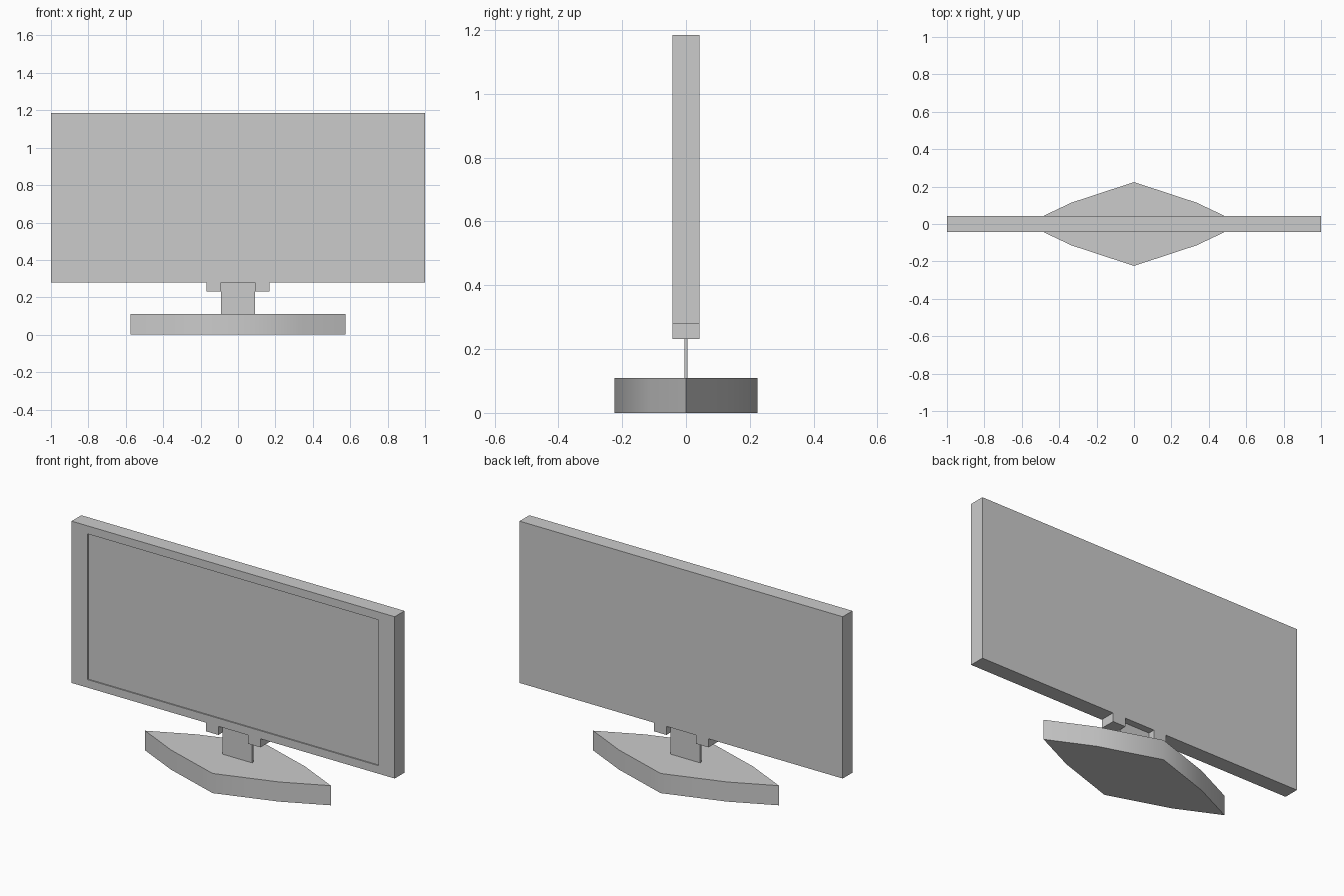
import bpy, bmesh, math

if "Cube" in bpy.data.objects:
    bpy.data.objects.remove(bpy.data.objects["Cube"])


def finish(name, bm):
    bmesh.ops.recalc_face_normals(bm, faces=bm.faces)
    mesh = bpy.data.meshes.new(name)
    bm.to_mesh(mesh)
    bm.free()
    ob = bpy.data.objects.new(name, mesh)
    bpy.context.collection.objects.link(ob)
    return ob


def box_bm(x, y, z):
    bm = bmesh.new()
    bmesh.ops.create_cube(bm, size=1)
    for v in bm.verts:
        v.co = [lo + (c + 0.5) * (hi - lo) for c, (lo, hi) in zip(v.co, (x, y, z))]
    return bm


DEPTH = 0.043

# Display housing with a shallow recessed screen on the front
bm = box_bm((-1, 1), (-DEPTH, DEPTH), (0.28, 1.185))
bm.normal_update()
front = min(bm.faces, key=lambda f: f.calc_center_median().y)
bmesh.ops.inset_region(bm, faces=[front], thickness=0.05)
for v in front.verts:
    v.co.x = math.copysign(0.9, v.co.x)
    v.co.z = 0.325 if v.co.z < 0.7 else 1.14
screen = bmesh.ops.extrude_face_region(bm, geom=[front])
bmesh.ops.delete(bm, geom=[front], context='FACES_ONLY')
for v in (g for g in screen['geom'] if isinstance(g, bmesh.types.BMVert)):
    v.co.y += 0.007
finish("display_panel", bm)

# Brackets under the housing, either side of the neck
for side, s in (("left", -1), ("right", 1)):
    x = sorted((s * 0.091, s * 0.169))
    finish(side + "_bracket", box_bm(x, (-DEPTH, DEPTH), (0.232, 0.28)))

# Thin plate neck
finish("neck", box_bm((-0.091, 0.091), (-0.005, 0.005), (0.11, 0.28)))

# Pointed base: mirrored outline extruded upward
half = [(0, -0.224), (0.335, -0.114), (0.575, 0), (0.335, 0.114), (0, 0.224)]
outline = half + [(-x, y) for x, y in reversed(half[1:-1])]
bm = bmesh.new()
face = bm.faces.new([bm.verts.new((x, y, 0)) for x, y in outline])
top = bmesh.ops.extrude_face_region(bm, geom=[face], use_keep_orig=True)
for v in (g for g in top['geom'] if isinstance(g, bmesh.types.BMVert)):
    v.co.z = 0.11
base = finish("base", bm)
bpy.context.view_layer.objects.active = base
base.select_set(True)
bpy.ops.object.shade_smooth_by_angle(angle=math.radians(40))
